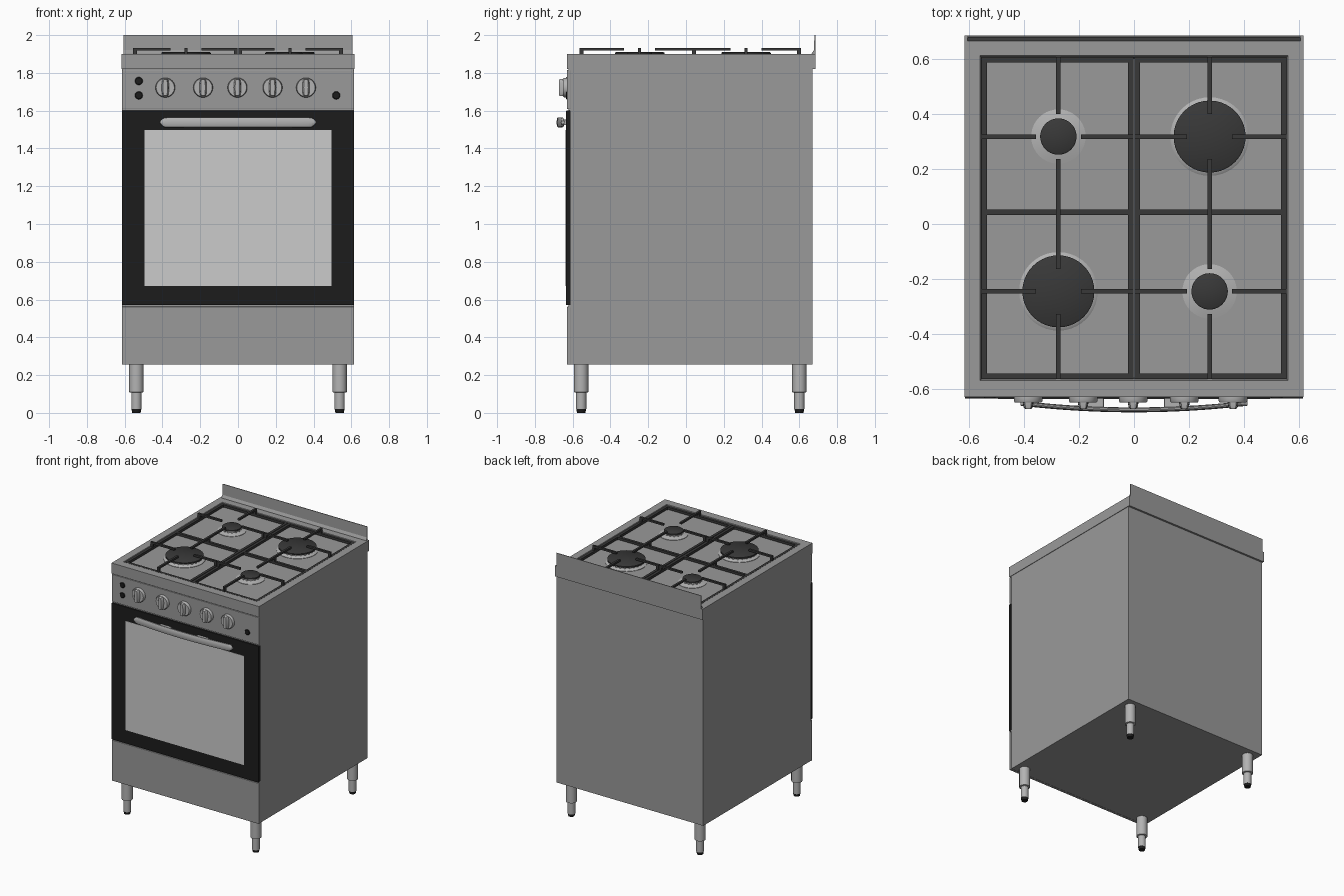
import bpy, bmesh, math
from mathutils import Matrix

if "Cube" in bpy.data.objects:
    bpy.data.objects.remove(bpy.data.objects["Cube"])


def material(name, v):
    m = bpy.data.materials.new(name)
    m.diffuse_color = (v, v, v, 1)
    m.use_nodes = True
    m.node_tree.nodes["Principled BSDF"].inputs["Base Color"].default_value = m.diffuse_color
    return m


STEEL = material("steel", 0.32)
BRIGHT = material("bright_steel", 0.45)
GLASS = material("window_glass", 0.8)
BLACK = material("black", 0.012)
IRON = material("cast_iron", 0.04)


def finish(name, bm, mat, smooth=False, bevel=0):
    bmesh.ops.recalc_face_normals(bm, faces=bm.faces)
    me = bpy.data.meshes.new(name)
    bm.to_mesh(me)
    bm.free()
    me.materials.append(mat)
    ob = bpy.data.objects.new(name, me)
    bpy.context.collection.objects.link(ob)
    if bevel:
        mod = ob.modifiers.new("bevel", 'BEVEL')
        mod.width, mod.segments = bevel, 2
    if smooth:
        bpy.ops.object.select_all(action='DESELECT')
        ob.select_set(True)
        bpy.context.view_layer.objects.active = ob
        bpy.ops.object.shade_smooth_by_angle(angle=math.radians(35))
    return ob


def add_box(bm, x0, x1, y0, y1, z0, z1):
    m = Matrix.Translation(((x0 + x1) / 2, (y0 + y1) / 2, (z0 + z1) / 2))
    m = m @ Matrix.Diagonal((abs(x1 - x0), abs(y1 - y0), abs(z1 - z0), 1))
    return bmesh.ops.create_cube(bm, size=1, matrix=m)['verts']


def box(name, dims, mat, bevel=0):
    bm = bmesh.new()
    add_box(bm, *dims)
    return finish(name, bm, mat, bevel=bevel)


def lathe(name, profile, loc, mat, front=False, segs=40):
    """Spin (radius, height) points; front=True points the axis to -y."""
    bm = bmesh.new()
    vs = [bm.verts.new((r, 0, z)) for r, z in profile]
    es = [bm.edges.new(p) for p in zip(vs, vs[1:])]
    bmesh.ops.spin(bm, geom=vs + es, cent=(0, 0, 0), axis=(0, 0, 1),
                   angle=2 * math.pi, steps=segs)
    bmesh.ops.remove_doubles(bm, verts=bm.verts, dist=1e-5)
    if front:
        bm.transform(Matrix.Rotation(math.pi / 2, 4, 'X'))
    bm.transform(Matrix.Translation(loc))
    return finish(name, bm, mat, smooth=True)


# cabinet, drawer, control panel, door
box("cabinet", (-.613, .613, -.622, .67, .257, 1.822), STEEL)
box("drawer_front", (-.615, .615, -.63, -.61, .255, .562), STEEL, .003)
box("control_panel", (-.615, .615, -.63, -.61, 1.608, 1.815), STEEL, .003)
box("door_frame", (-.615, .615, -.635, -.61, .57, 1.6), BLACK, .003)
box("door_window", (-.495, .495, -.637, -.63, .672, 1.497), GLASS)

# hob top with recessed tray
bm = bmesh.new()
add_box(bm, -.617, .617, -.63, .685, 1.82, 1.9)
top = max(bm.faces, key=lambda f: f.calc_center_median().z)
for hx, y0, y1, z in ((.56, -.57, .612, 1.9), (.55, -.56, .602, 1.873)):
    bmesh.ops.inset_region(bm, faces=[top], thickness=.01)
    mid = top.calc_center_median()
    for v in top.verts:
        v.co = (math.copysign(hx, v.co.x), y0 if v.co.y < mid.y else y1, z)
finish("hob_top", bm, STEEL)

# rear splash guard, side profile extruded across
bm = bmesh.new()
side = [(.685, 2), (.685, 1.85), (.665, 1.85), (.665, 1.902), (.677, 1.92), (.68, 2)]
f = bm.faces.new([bm.verts.new((-.605, y, z)) for y, z in side])
ext = bmesh.ops.extrude_face_region(bm, geom=[f])['geom']
bmesh.ops.translate(bm, vec=(1.21, 0, 0),
                    verts=[g for g in ext if isinstance(g, bmesh.types.BMVert)])
finish("splash_guard", bm, STEEL)

# legs
for x in (-.538, .538):
    for y in (-.555, .6):
        lathe("leg", [(0, .26), (.038, .26), (.038, .11), (.027, .107), (.027, .02),
                      (0, .02)], (x, y, 0), BRIGHT, segs=32)
        lathe("leg_foot", [(0, .02), (.026, .02), (.022, 0), (0, 0)], (x, y, 0), BLACK, segs=32)

# knobs with a raised grip
for x in (-.385, -.185, -.003, .183, .36):
    lathe("knob", [(0, 0), (.052, 0), (.052, .016), (.048, .022), (0, .022)],
          (x, -.628, 1.722), BRIGHT, front=True)
    bm = bmesh.new()
    rim = []
    for sx in (1, -1):
        for i in range(7):
            z = .046 * math.cos(math.pi * i / 6) * sx
            w = sx * (.012 + .008 * math.sin(math.pi * i / 6))
            rim.append((w, z))
    rings = [[bm.verts.new((x + w * s, y, 1.722 + z * t)) for w, z in rim]
             for y, s, t in ((-.648, 1, 1), (-.667, .8, .97), (-.672, .6, .92))]
    for a, b in zip(rings, rings[1:]):
        for i in range(len(a)):
            j = (i + 1) % len(a)
            bm.faces.new((a[i], a[j], b[j], b[i]))
    bm.faces.new(rings[-1])
    finish("knob_grip", bm, BRIGHT, smooth=True)

# push buttons
for x, z in ((-.525, 1.757), (-.525, 1.681), (.52, 1.681)):
    lathe("push_button", [(0, 0), (.021, 0), (.021, .003), (.017, .006), (0, .006)],
          (x, -.629, z), BLACK, front=True, segs=24)

# bowed door handle: rounded section swept along a shallow arc
bm = bmesh.new()
rings = []
N = 28
for i in range(N + 1):
    t = -math.cos(math.pi * i / N)
    x = .412 * t
    h = .027 * max(.3, min(1, ((1 - abs(t)) / .06)) ** .5) if abs(t) > .94 else .027
    yc = -.676 + .024 * t * t
    ring = []
    for k in range(12):
        a = 2 * math.pi * k / 12
        c, s = math.cos(a), math.sin(a)
        ring.append(bm.verts.new((x, yc + .009 * c,
                                  1.538 + h * math.copysign(abs(s) ** .6, s))))
    rings.append(ring)
for a, b in zip(rings, rings[1:]):
    for k in range(12):
        bm.faces.new((a[k], a[(k + 1) % 12], b[(k + 1) % 12], b[k]))
bm.faces.new(rings[0])
bm.faces.new(rings[-1])
finish("door_handle", bm, BRIGHT, smooth=True)
for s in (-1, 1):
    box("handle_mount", (s * .11, s * .2, -.674, -.63, 1.523, 1.553), BRIGHT, .004)
    box("handle_end_mount", (s * .36, s * .395, -.655, -.63, 1.523, 1.553), BRIGHT, .004)

# pan supports: low frame plus raised fingers, mirrored to the other half
bm = bmesh.new()
BX, BY = .275, (.318, -.245)
XI, XO, YF, YM, YB = .012, .545, -.553, .043, .598
for x in (XI, XO):
    add_box(bm, x - .01, x + .01, YF - .01, YB + .01, 1.879, 1.897)
for y in (YF, YM, YB):
    add_box(bm, XI, XO, y - .01, y + .01, 1.879, 1.897)
for x in (XI, XO):
    for y in (YF, YM, YB):
        add_box(bm, x - .008, x + .008, y - .008, y + .008, 1.873, 1.88)
Z0, Z1, W, GAP = 1.919, 1.933, .008, .082
for by in BY:
    for xe, s in ((XI, -1), (XO, 1)):
        add_box(bm, xe + s * .01, BX + s * GAP, by - W, by + W, Z0, Z1)
        add_box(bm, xe - .01, xe + .01, by - W, by + W, 1.89, Z1)
    for ye, s in ((YB if by > 0 else YM, 1), (YM if by > 0 else YF, -1)):
        add_box(bm, BX - W, BX + W, ye + s * .01, by + s * GAP, Z0, Z1)
        add_box(bm, BX - W, BX + W, ye - .01, ye + .01, 1.89, Z1)
ob = finish("pan_supports", bm, IRON)
ob.modifiers.new("mirror", 'MIRROR')

# burners: large ones and small ones on opposite diagonals
for x, y, large in ((-BX, BY[0], 0), (BX, BY[0], 1), (-BX, BY[1], 1), (BX, BY[1], 0)):
    dish, crown, cap = (.143, .115, .131) if large else (.099, .058, .066)
    inner = dish - (.012 if large else .03)
    lathe("burner_base", [(dish, 0), (dish, .004), (inner, .012), (crown, .014),
                          (crown, .026), (0, .026)], (x, y, 1.872), BRIGHT)
    lathe("burner_cap", [(0, .024), (cap, .024), (cap, .034), (cap - .006, .038), (0, .04)],
          (x, y, 1.872), IRON)
    # flame ports round the crown
    bm = bmesh.new()
    n = 24 if large else 14
    for i in range(n):
        vs = add_box(bm, crown - .004, crown + .008, -.005, .005, .012, .025)
        bmesh.ops.rotate(bm, verts=vs, cent=(0, 0, 0),
                         matrix=Matrix.Rotation(2 * math.pi * i / n, 3, 'Z'))
    bm.transform(Matrix.Translation((x, y, 1.872)))
    finish("burner_teeth", bm, BRIGHT)
